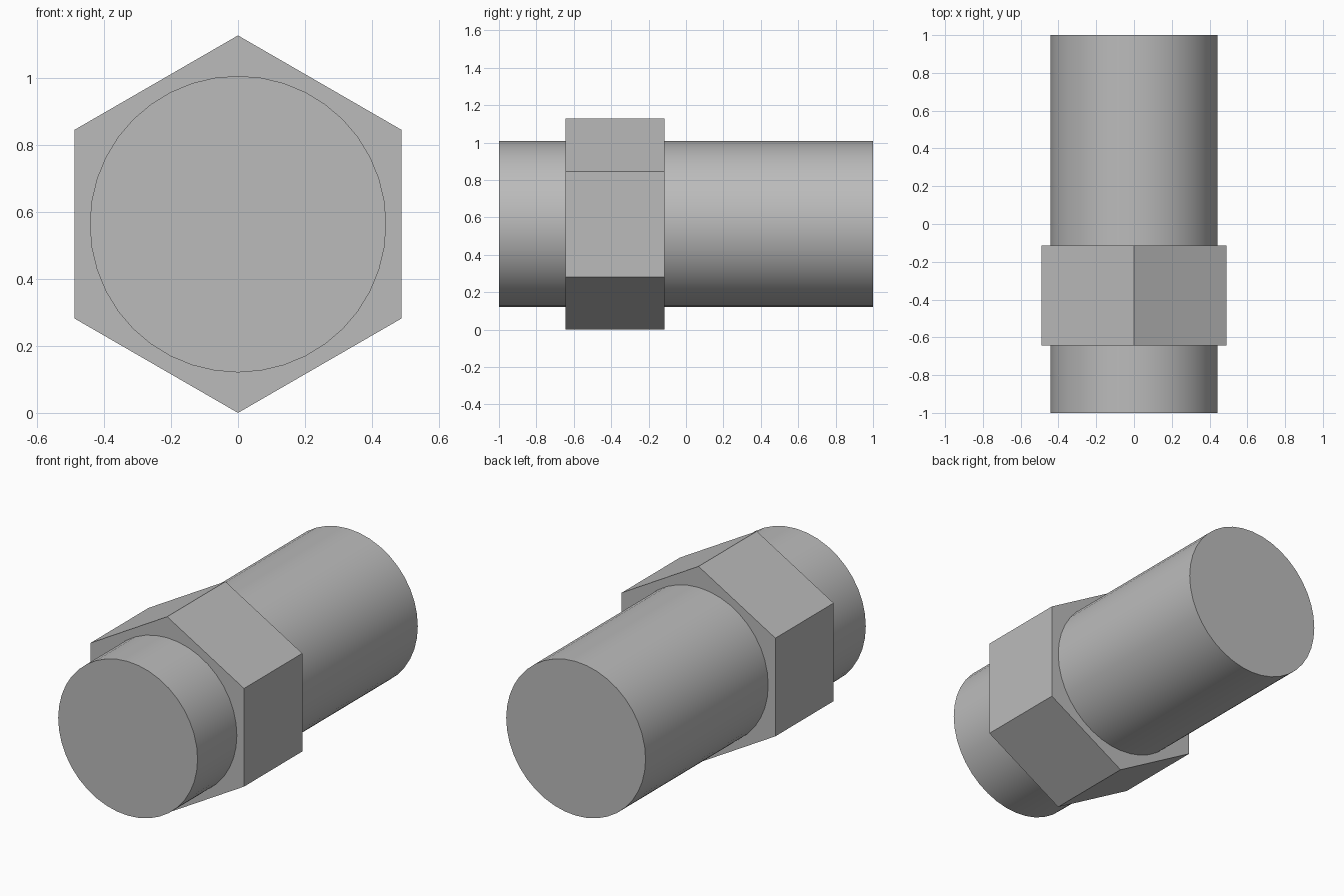
import bpy
import math

cube = bpy.data.objects.get("Cube")
if cube:
    bpy.data.objects.remove(cube, do_unlink=True)

# Single plain metal colour
GREY = (0.5, 0.5, 0.5, 1.0)
metal = bpy.data.materials.new("plain grey metal")
metal.use_nodes = True
metal.diffuse_color = GREY
metal.node_tree.nodes["Principled BSDF"].inputs["Base Color"].default_value = GREY

HEX_RADIUS = 0.564
AXIS_Z = HEX_RADIUS


def prism(name, sides, radius, y_front, y_back):
    """Closed prism lying along y, with a corner pointing straight up."""
    bpy.ops.mesh.primitive_cylinder_add(
        vertices=sides, radius=radius, depth=y_back - y_front,
        location=(0, (y_front + y_back) / 2, AXIS_Z),
        rotation=(math.pi / 2, 0, 0))
    obj = bpy.context.object
    obj.name = name
    obj.data.materials.append(metal)
    bpy.ops.object.transform_apply(location=False, rotation=True, scale=False)
    return obj


# Round shaft running the full length
prism("shaft", 40, 0.443, -1.0, 1.0)
bpy.ops.object.shade_smooth_by_angle(angle=math.radians(30))

# Flat-sided hexagonal collar
prism("hex_collar", 6, HEX_RADIUS, -0.643, -0.114)
